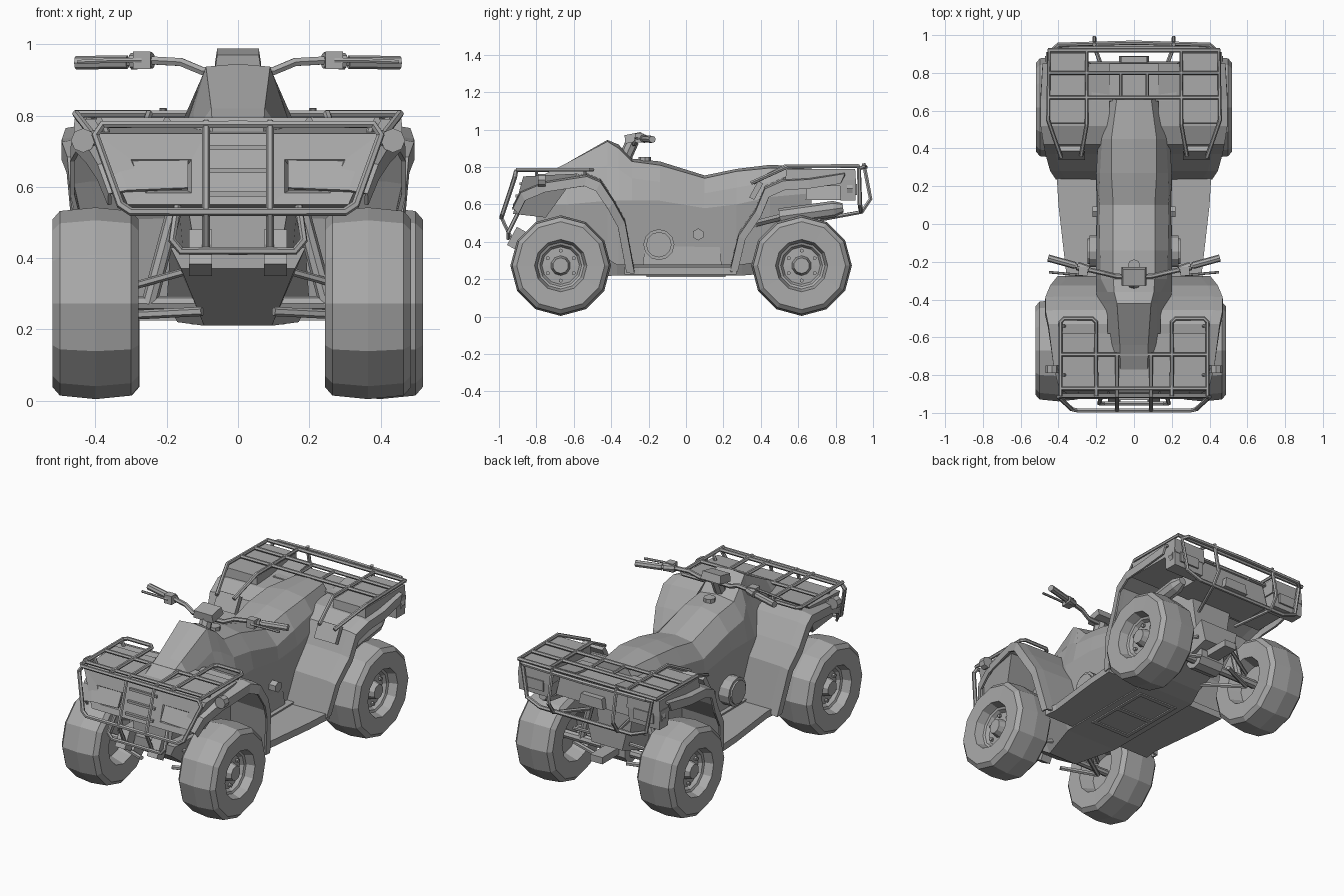
import bpy
import bmesh
from math import cos, sin, tau
from mathutils import Matrix, Vector

default_cube = bpy.data.objects.get("Cube")
if default_cube:
    bpy.data.objects.remove(default_cube, do_unlink=True)

grey = bpy.data.materials.new("plain_grey")
grey.use_nodes = True
shade = (0.4, 0.4, 0.4, 1)
grey.diffuse_color = shade
grey.node_tree.nodes["Principled BSDF"].inputs["Base Color"].default_value = shade


def finish(name, mesh, mirror, thickness=0):
    mesh.materials.clear()
    mesh.materials.append(grey)
    obj = bpy.data.objects.new(name, mesh)
    bpy.context.scene.collection.objects.link(obj)
    if thickness:
        solid = obj.modifiers.new("thickness", "SOLIDIFY")
        solid.thickness = thickness
        solid.offset = 0
    if mirror:
        obj.modifiers.new("mirror", "MIRROR").merge_threshold = 0.0005
    return obj


def from_bmesh(name, bm, mirror=False, thickness=0):
    bmesh.ops.recalc_face_normals(bm, faces=bm.faces)
    mesh = bpy.data.meshes.new(name)
    bm.to_mesh(mesh)
    bm.free()
    return finish(name, mesh, mirror, thickness)


def skin_bmesh(rows, closed=False, cap_first=False, cap_last=False):
    """Join rows of points with quads."""
    bm = bmesh.new()
    grid = [[bm.verts.new(point) for point in row] for row in rows]
    count = len(rows[0])
    for near, far in zip(grid, grid[1:]):
        for i in range(count if closed else count - 1):
            j = (i + 1) % count
            bm.faces.new((near[i], near[j], far[j], far[i]))
    if cap_first:
        bm.faces.new(grid[0])
    if cap_last:
        bm.faces.new(grid[-1])
    return bm


def box(name, centre, size, mirror=False, taper=1, tilt=0):
    bm = bmesh.new()
    bmesh.ops.create_cube(bm, size=1)
    for v in bm.verts:
        if v.co.z > 0:
            v.co.x *= taper
            v.co.y *= taper
    place = Matrix.Translation(centre) @ Matrix.Rotation(tilt, 4, "X")
    bm.transform(place @ Matrix.Diagonal((*size, 1)))
    return from_bmesh(name, bm, mirror)


def rod(name, start, end, radius, sides=8, mirror=False, end_radius=None):
    start, end = Vector(start), Vector(end)
    bm = bmesh.new()
    bmesh.ops.create_cone(bm, cap_ends=True, segments=sides, radius1=radius,
                          radius2=end_radius or radius, depth=(end - start).length)
    turn = (end - start).to_track_quat("Z", "Y").to_matrix().to_4x4()
    bm.transform(Matrix.Translation((start + end) / 2) @ turn)
    return from_bmesh(name, bm, mirror)


def tube(name, points, radius=0.011, mirror=True):
    """Bent bar swept along a poly line."""
    curve = bpy.data.curves.new(name, "CURVE")
    curve.dimensions = "3D"
    curve.bevel_depth = radius
    curve.bevel_resolution = 1
    curve.use_fill_caps = True
    spline = curve.splines.new("POLY")
    spline.points.add(len(points) - 1)
    for target, point in zip(spline.points, points):
        target.co = (*point, 1)
    helper = bpy.data.objects.new("helper", curve)
    bpy.context.scene.collection.objects.link(helper)
    mesh = bpy.data.meshes.new_from_object(helper)
    bpy.data.objects.remove(helper, do_unlink=True)
    for polygon in mesh.polygons:
        polygon.use_smooth = False
    return finish(name, mesh, mirror)


# Wheels: tyre and dished rim in one lathe, with hub and bolts
TYRE = [(.001, .05), (.1, .045), (.112, .065), (.125, .07), (.14, .118), (.235, .121), (.259, .1),
        (.269, 0), (.259, -.1), (.235, -.121), (.14, -.118), (.115, -.04), (.001, -.04)]


def wheel(name, x, y):
    side = 1 if x > 0 else -1
    hub = Vector((x, y, .273))

    def around(radius, offset, angle):
        return hub + Vector((side * offset, radius * sin(angle), radius * cos(angle)))

    rows = [[around(r, w, tau * i / 12) for i in range(12)] for r, w in TYRE]
    from_bmesh(name, skin_bmesh(rows, closed=True, cap_first=True, cap_last=True))
    rod(name + "_hub", around(0, .04, 0), around(0, .09, 0), .055, 10, end_radius=.042)
    for i in range(6):
        angle = tau * i / 6
        rod(name + "_bolt", around(.08, .04, angle), around(.08, .06, angle), .011, 6)


wheel("front_left_wheel", .365, -.67)
wheel("front_right_wheel", -.4, -.67)
wheel("rear_left_wheel", .398, .618)
wheel("rear_right_wheel", -.398, .618)

# Hood, tank and seat: half sections from the top centre down
SECTIONS = {
    -.8: [(0, .74), (.07, .74), (.11, .71), (.15, .6), (.12, .42)],
    -.64: [(0, .82), (.075, .82), (.125, .75), (.17, .6), (.12, .3)],
    -.42: [(0, .945), (.09, .937), (.125, .81), (.19, .62), (.14, .25)],
    -.36: [(0, .92), (.105, .9), (.14, .79), (.2, .62), (.15, .25)],
    -.29: [(0, .845), (.11, .83), (.175, .74), (.2, .62), (.15, .25)],
    -.14: [(0, .83), (.11, .81), (.18, .72), (.2, .62), (.15, .25)],
    .1: [(0, .755), (.11, .74), (.185, .66), (.195, .58), (.15, .25)],
    .27: [(0, .79), (.12, .777), (.18, .69), (.2, .6), (.15, .25)],
    .45: [(0, .812), (.12, .795), (.17, .72), (.19, .64), (.14, .3)],
    .67: [(0, .8), (.09, .79), (.12, .74), (.14, .66), (.1, .4)],
}
body_rows = []
for y, half in SECTIONS.items():
    floor = (0, half[-1][1])
    body_rows.append([(x, y, z) for x, z in half + [floor]])
from_bmesh("body_and_seat", skin_bmesh(body_rows, False, True, True), True)

# Chassis pan with sloping front skid plate: y, top width, top, bottom width, bottom
pan_rows = []
for y, wide, top, narrow, bottom in [(-.86, .19, .43, .16, .37), (-.62, .19, .43, .095, .21),
                                     (-.37, .2, .28, .17, .22), (.3, .2, .28, .17, .22),
                                     (.42, .13, .3, .12, .23), (.74, .13, .46, .1, .34)]:
    pan_rows.append([(wide, y, top), (narrow, y, bottom), (-narrow, y, bottom), (-wide, y, top)])
from_bmesh("chassis_pan", skin_bmesh(pan_rows, True, True, True))
for y in (-.2, 0, .2):
    box("pan_cross_rib", (0, y, .218), (.24, .025, .01))
box("pan_side_rib", (.12, 0, .218), (.02, .425, .01), True)

# Footboards
board = [[(.1, y, .265), (x, y, .265), (x, y, .225), (.1, y, .225)]
         for y, x in [(-.33, .37), (-.25, .36), (.1, .4), (.27, .41)]]
from_bmesh("footboard", skin_bmesh(board, True, True, True), True)


def fender(name, hub_y, inner, stations):
    """Sheet over a wheel, with a lip turned toward the hub."""
    rows = []
    for y, z, outer in stations:
        edge = Vector((outer, y, z))
        lip = edge.lerp(Vector((outer, hub_y, .275)), .1)
        rows.append([(inner, y, z + .015), (outer - .05, y, z + .008), edge, lip])
    from_bmesh(name, skin_bmesh(rows), True, .012)


fender("front_fender", -.67, .14, [(-.92, .58, .36), (-.88, .66, .39), (-.76, .71, .42),
                                   (-.53, .745, .45), (-.46, .715, .465), (-.39, .61, .465),
                                   (-.33, .5, .44), (-.28, .23, .4)])
fender("rear_fender", .615, .13, [(.24, .24, .41), (.285, .43, .44), (.375, .56, .465),
                                  (.425, .68, .475), (.52, .722, .49), (.66, .73, .49),
                                  (.85, .76, .48)])

# Front cowl with grille slats and recessed headlights low on each side
cowl_rows = []
for x_top, x_low in [(0, 0), (.09, .09), (.4, .31)]:
    cowl_rows.append([(x_top, -.87, .75), (x_low, -.925, .55),
                      (x_low, -.75, .53), (x_top, -.58, .765)])
cowl = skin_bmesh(cowl_rows, closed=True, cap_last=True)
bmesh.ops.recalc_face_normals(cowl, faces=cowl.faces)
lamps = [f for f in cowl.faces if f.normal.y < -.7 and f.calc_center_median().x > .1]
bmesh.ops.inset_region(cowl, faces=lamps, thickness=.055, use_even_offset=True)
bmesh.ops.translate(cowl, verts=lamps[0].verts[:], vec=(-.015, -.004, -.02))
bmesh.ops.inset_region(cowl, faces=lamps, thickness=.012, depth=-.02, use_even_offset=True)
from_bmesh("front_cowl", cowl, True)
for i in range(3):
    box("grille_slat", (0, -.918 + .02 * i, .58 + .065 * i), (.18, .025, .014))
rod("front_signal", (.435, -.79, .73), (.435, -.75, .73), .034, 8, True)
rod("signal_stalk", (.36, -.765, .72), (.43, -.765, .73), .012, 6, True)

# Front bumper and cargo rack
tube("front_bumper", [(0, -.91, .775), (.38, -.91, .775), (.4, -.915, .745), (.33, -.98, .55),
                      (.3, -.987, .53), (0, -.987, .53)], .012)
tube("bumper_upright", [(.09, -.69, .785), (.09, -.91, .78), (.09, -.987, .53),
                        (.09, -.93, .41)])
tube("lower_bumper_loop", [(.17, -.9, .55), (.185, -.95, .45), (.16, -.95, .42),
                           (0, -.95, .42)])
box("bumper_foot", (.105, -.9, .415), (.065, .07, .11), True, tilt=-.5)
tube("front_rack_loop", [(.2, -.91, .785), (.2, -.52, .785), (.22, -.5, .785),
                         (.37, -.5, .785), (.39, -.52, .785), (.39, -.91, .785)])
for y in (-.69, -.87):
    tube("front_rack_crossbar", [(0, y, .785), (.39, y, .785)])
for y in (-.54, -.8):
    rod("front_rack_leg", (.38, y, .785), (.35, y, .7), .01, 6, True)

# Rear rack, storage shelves and bumper
tube("rear_rack_loop", [(.28, .36, .715), (.25, .53, .805), (.25, .92, .805), (.45, .92, .805),
                        (.455, .55, .805), (.385, .35, .715)])
for y in (.67, .8, .92):
    tube("rear_rack_crossbar", [(0, y, .805), (.455, y, .805)])
tube("rear_rack_divider", [(.07, .67, .805), (.07, .8, .805)], .009)
box("rack_foot", (.33, .375, .675), (.14, .03, .1), True, tilt=-.5)
box("rear_shelf", (.355, .72, .745), (.215, .38, .09), True, taper=.97)
box("tail_lamp_housing", (.36, .865, .675), (.2, .08, .11), True, taper=1.05)
box("tail_lamp", (.36, .908, .68), (.13, .015, .06), True)
box("tail_panel", (0, .75, .69), (.5, .22, .13), taper=.9)
box("tail_plate_lamp", (0, .87, .66), (.16, .04, .06), taper=.85)
tube("rear_bumper", [(0, .935, .565), (.3, .935, .565), (.39, .93, .6), (.425, .925, .79),
                     (.4, .95, .8), (0, .96, .8)], .012)
tube("rear_bumper_post", [(.21, .95, .82), (.21, .975, .69), (.21, .987, .63),
                          (.21, .94, .56), (.13, .72, .52)])
rod("rear_signal", (.44, .86, .685), (.44, .89, .685), .032, 8, True)

# Exhaust
rod("silencer", (.35, .5, .535), (.35, .79, .575), .044, 8)
rod("silencer_tip", (.35, .79, .575), (.35, .84, .582), .044, 8, end_radius=.025)
tube("exhaust_pipe", [(.1, .2, .42), (.17, .38, .5), (.35, .52, .535)], .02, False)

# Engine covers
rod("engine_cover", (.13, -.145, .385), (.235, -.145, .385), .083, 12, True)
rod("engine_cap", (.23, -.145, .385), (.245, -.145, .385), .068, 12, True)
rod("frame_bolt", (.14, .065, .44), (.22, .065, .44), .032, 6, True)
box("engine_block", (0, -.02, .38), (.35, .42, .2), taper=.9)

# Axles, suspension arms and shock absorbers
rod("rear_axle", (-.37, .618, .273), (.37, .618, .273), .025, 8)
rod("differential", (-.08, .618, .29), (.08, .618, .29), .07, 10)
rod("front_axle", (-.37, -.67, .273), (.34, -.67, .273), .02, 8)
for hub_y, frame_ys in ((-.67, (-.76, -.54)), (.618, (.46, .7))):
    for y in frame_ys:
        rod("lower_arm", (.1, y, .25), (.3, hub_y, .24), .013, 6, True)
        rod("upper_arm", (.12, y, .37), (.3, hub_y, .32), .011, 6, True)
    rod("shock_absorber", (.18, hub_y, .53), (.25, hub_y, .27), .022, 8, True)
box("tow_hitch", (0, .76, .3), (.08, .16, .04))

# Handlebar, grips and levers
tube("handlebar", [(0, -.28, .925), (.1, -.275, .925), (.16, -.26, .95), (.25, -.24, .955),
                   (.33, -.215, .95)], .013)
rod("grip", (.31, -.22, .95), (.455, -.18, .948), .019, 8, True)
rod("grip_collar", (.24, -.243, .955), (.3, -.222, .952), .023, 8, True)
box("lever_mount", (.27, -.25, .955), (.05, .045, .05), True)
tube("brake_lever", [(.27, -.27, .955), (.34, -.265, .955), (.45, -.255, .95)], .007)
box("handlebar_pod", (0, -.28, .957), (.13, .1, .045), taper=.9, tilt=.2)
rod("steering_column", (0, -.33, .84), (0, -.285, .94), .035, 8)
rod("fuel_cap", (0, -.22, .82), (0, -.22, .855), .033, 8)
